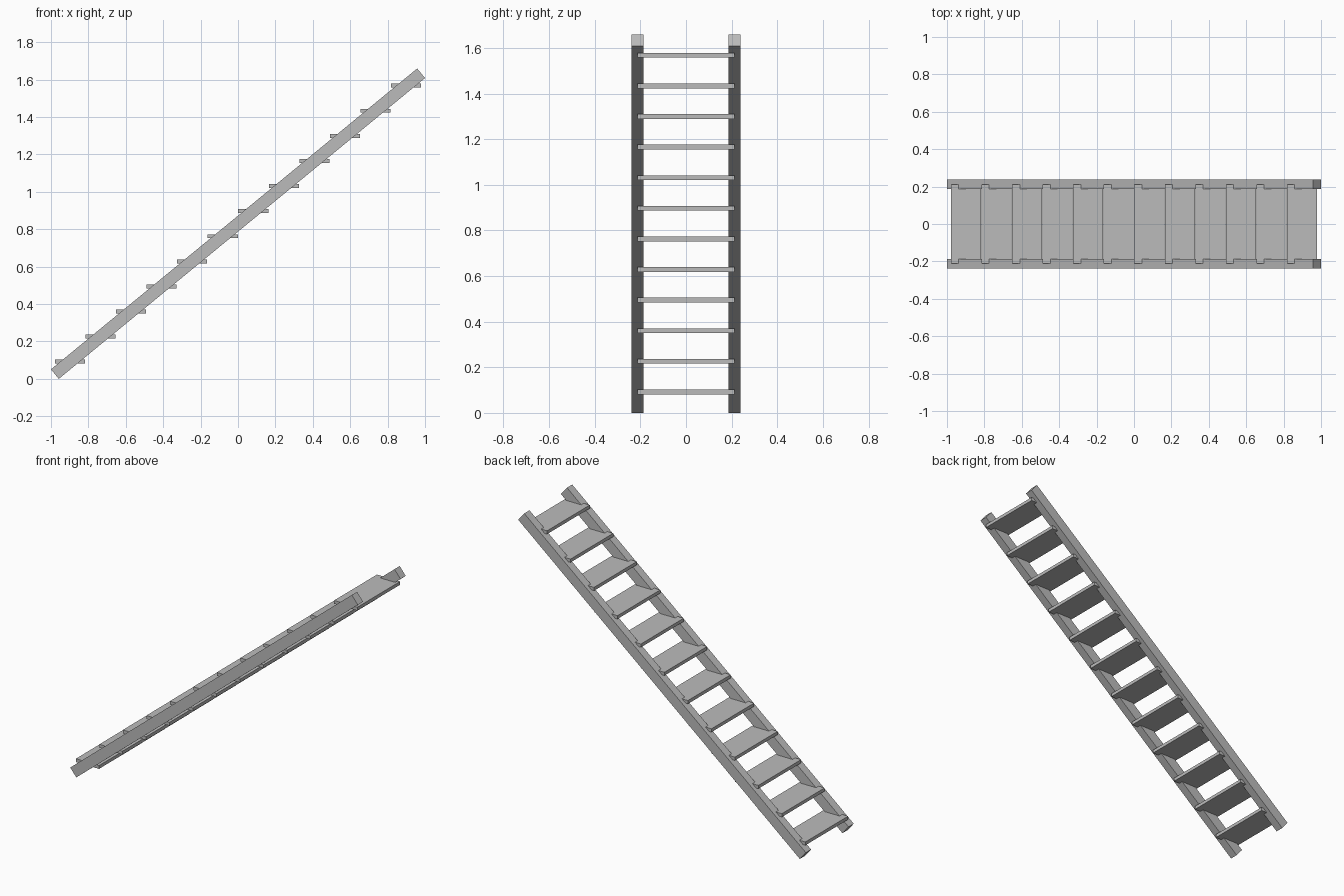
import bpy
import math

cube = bpy.data.objects.get("Cube")
if cube:
    bpy.data.objects.remove(cube, do_unlink=True)

# Single plain grey
GREY = (0.50, 0.50, 0.50, 1.0)
grey = bpy.data.materials.new("plain grey")
grey.use_nodes = True
grey.diffuse_color = GREY
grey.node_tree.nodes["Principled BSDF"].inputs["Base Color"].default_value = GREY


def box(name, size, location, pitch=0.0):
    bpy.ops.mesh.primitive_cube_add(size=1, location=location)
    obj = bpy.context.object
    obj.name = name
    obj.scale = size
    bpy.ops.object.transform_apply(location=False, rotation=False, scale=True)
    obj.rotation_euler.y = -pitch
    obj.data.materials.append(grey)
    return obj


SLOPE = math.radians(39.4)
DEPTH = 0.066                      # side rail depth across the slope
LENGTH = (2 - DEPTH * math.sin(SLOPE)) / math.cos(SLOPE)
MID_Z = (LENGTH * math.sin(SLOPE) + DEPTH * math.cos(SLOPE)) / 2

# Sloping side rails
for side, y in (("left", 0.212), ("right", -0.212)):
    # facing the front (-y), the rails sit at the back and front edges
    name = "back_rail" if y > 0 else "front_rail"
    box(name, (LENGTH, 0.052, DEPTH), (0, y, MID_Z), SLOPE)

# Level treads let into the rails
TREADS = 12
RUN = 0.1633
for i in range(TREADS):
    step = i - (TREADS - 1) / 2
    box(f"tread_{i + 1}", (0.161, 0.425, 0.021),
        (step * RUN, 0, MID_Z + step * RUN * math.tan(SLOPE)))
